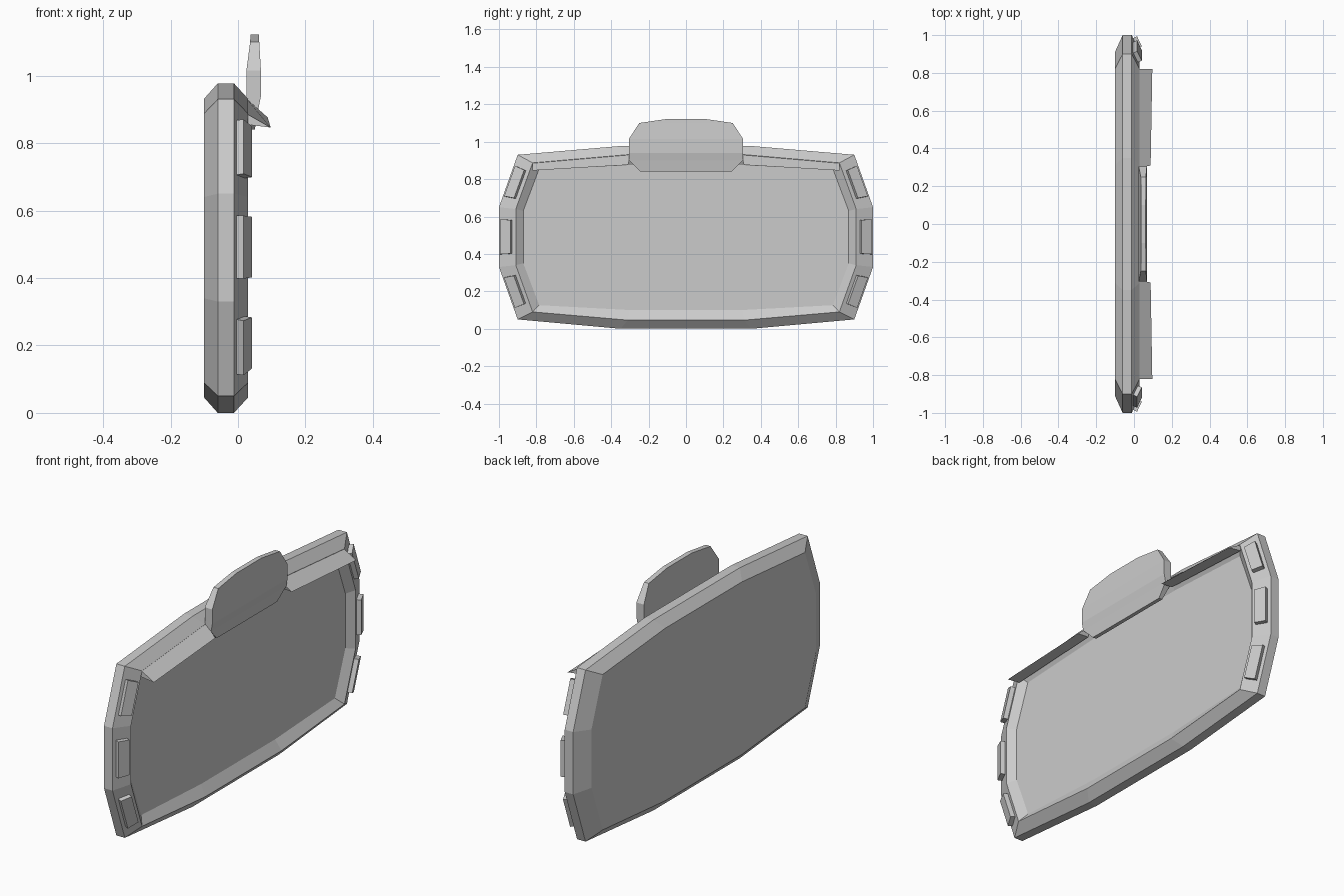
import bpy, bmesh
from mathutils import Vector

if "Cube" in bpy.data.objects:
    bpy.data.objects.remove(bpy.data.objects["Cube"])


def make(name, verts, faces):
    me = bpy.data.meshes.new(name)
    me.from_pydata([tuple(v) for v in verts], [], faces)
    bm = bmesh.new()
    bm.from_mesh(me)
    bmesh.ops.recalc_face_normals(bm, faces=bm.faces)
    bm.to_mesh(me)
    bm.free()
    ob = bpy.data.objects.new(name, me)
    bpy.context.collection.objects.link(ob)
    return ob


def loft(name, rings):
    """Skin equal-length closed rings and cap both ends."""
    n = len(rings[0])
    verts = [v for r in rings for v in r]
    faces = [(k * n + i, k * n + (i + 1) % n, (k + 1) * n + (i + 1) % n, (k + 1) * n + i)
             for k in range(len(rings) - 1) for i in range(n)]
    faces += [tuple(range(n)), tuple(range((len(rings) - 1) * n, len(rings) * n))]
    return make(name, verts, faces)


def mirror_y(ob):
    m = ob.modifiers.new("mirror", 'MIRROR')
    m.use_axis = (False, True, False)
    m.use_clip = False
    m.use_mirror_merge = False


def ring(half, x):
    """Twelve-sided outline from its +y half, bottom to top."""
    return [Vector((x, y, z)) for y, z in half] + \
           [Vector((x, -y, z)) for y, z in reversed(half)]


outer = [(.35, 0), (.9, .05), (1, .33), (1, .65), (.9, .93), (.35, .977)]
mid = [(.31, .046), (.82, .09), (.91, .34), (.91, .64), (.82, .887), (.31, .931)]
inner = [(.3, .1), (.785, .126), (.87, .35), (.87, .63), (.787, .85), (.3, .875)]

# Frame with bevelled rim and recessed display panel
front_outer, front_mid = ring(outer, -.012), ring(mid, .03)
loft("display_body", [ring(mid, -.101), ring(outer, -.06), front_outer,
                      front_mid, ring(inner, 0)])

# Raised blocks on the side rims
for i, label in ((1, "lower"), (2, "middle"), (3, "upper")):
    a, b, c, d = front_outer[i], front_outer[i + 1], front_mid[i + 1], front_mid[i]
    normal = (b - a).cross(d - a).normalized()
    if normal.x < 0:
        normal.negate()
    base = [a.lerp(b, u).lerp(d.lerp(c, u), v)
            for u, v in ((.21, .18), (.8, .18), (.8, .78), (.21, .78))]
    mirror_y(loft("side_block_" + label, [[p - normal * .005 for p in base],
                                          [p + normal * .023 for p in base]]))

# Slanted visor on either side of the top plate
visor = loft("top_visor", [
    [Vector(p) for p in ((.025, .295, .932), (.088, .31, .876), (.025, .31, .88))],
    [Vector(p) for p in ((.025, .82, .887), (.097, .82, .846), (.025, .82, .855))]])
mirror_y(visor)

# Top plate, tapered toward its upper and lower edges: z, half width, back x, front x
rows = [(.84, .245, .03, .05), (.90, .305, .025, .06), (.94, .305, .025, .068),
        (1.015, .305, .025, .068), (1.10, .25, .036, .063), (1.122, .1, .037, .062)]
loft("top_plate", [[Vector(p) for p in ((b, -w, z), (f, -w, z), (f, w, z), (b, w, z))]
                   for z, w, b, f in rows])
